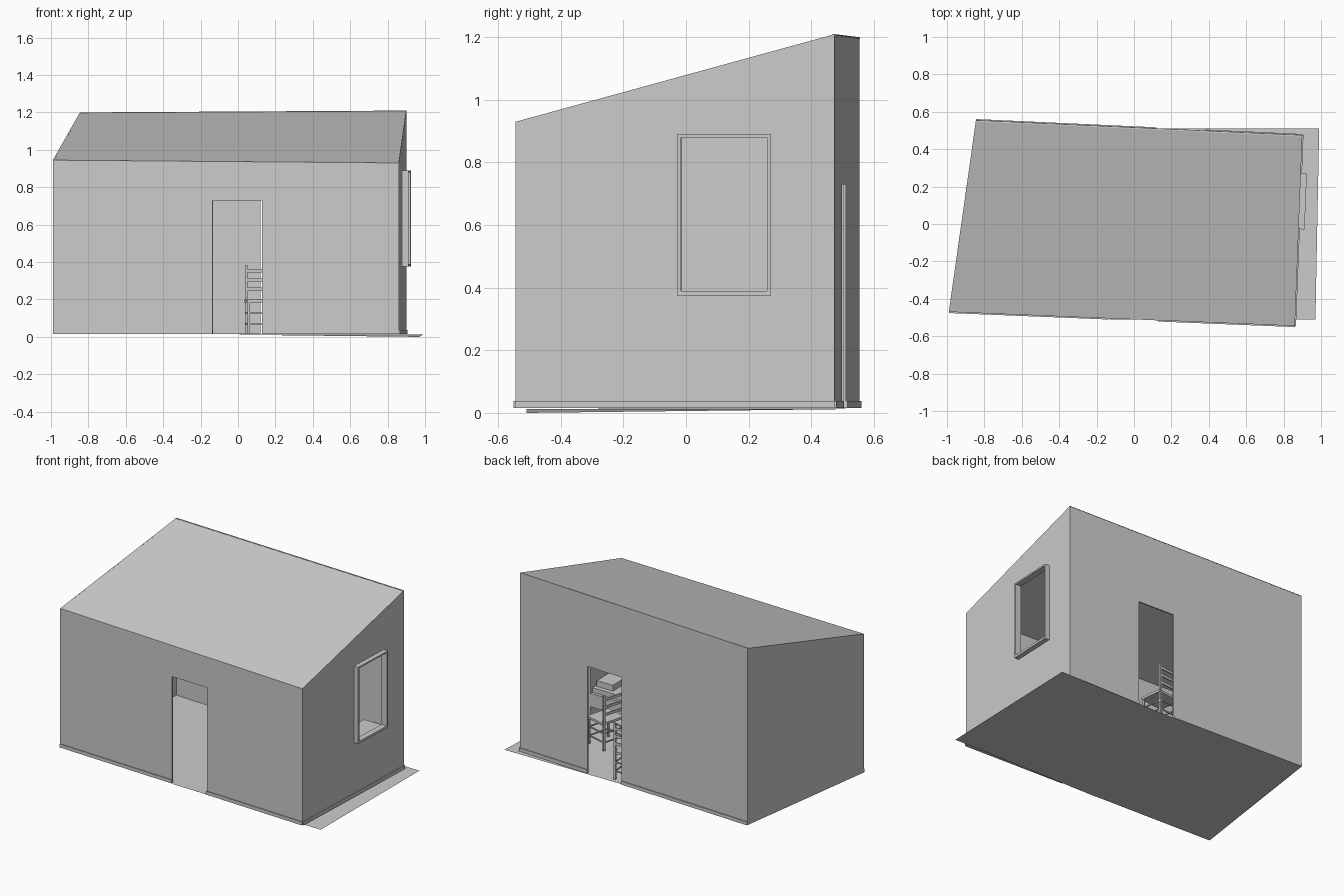
import bpy, bmesh, math
from mathutils import Vector, Matrix

if "Cube" in bpy.data.objects:
    bpy.data.objects.remove(bpy.data.objects["Cube"])

grey = bpy.data.materials.new("plain grey")
grey.use_nodes = True
grey.diffuse_color = (0.6, 0.6, 0.6, 1)
grey.node_tree.nodes["Principled BSDF"].inputs["Base Color"].default_value = grey.diffuse_color


def finish(name, bm, thickness=0):
    mesh = bpy.data.meshes.new(name)
    bm.to_mesh(mesh)
    bm.free()
    mesh.materials.append(grey)
    obj = bpy.data.objects.new(name, mesh)
    bpy.context.collection.objects.link(obj)
    if thickness:
        solid = obj.modifiers.new("thickness", 'SOLIDIFY')
        solid.thickness = thickness
        solid.offset = -1
    return obj


def sheet(name, points, thickness=0):
    bm = bmesh.new()
    bm.faces.new([bm.verts.new(p) for p in points])
    return finish(name, bm, thickness)


def add_box(bm, lo, hi):
    lo, hi = Vector(lo), Vector(hi)
    size = hi - lo
    bmesh.ops.create_cube(bm, size=1, matrix=Matrix.Translation((lo + hi) / 2)
                          @ Matrix.Diagonal((*size, 1)))


def boxes(name, *pairs):
    bm = bmesh.new()
    for lo, hi in pairs:
        add_box(bm, lo, hi)
    return finish(name, bm)


BASE, SKIRT, WALL = 0.015, 0.038, 0.008
# Slightly skewed plan: eaves corners, counter-clockwise from front right
A, B = Vector((-0.99, -0.47, 0.945)), Vector((0.86, -0.545, 0.93))
C, D = Vector((0.90, 0.475, 1.21)), Vector((-0.845, 0.555, 1.2))


def wall(name, p, q, hole=None):
    """Wall from p to q; hole is (start, end, sill, head), start and end from 0 to 1."""
    u0, u1, sill, head = hole or (0, 1, BASE, BASE)
    columns = sorted({0, u0, u1, 1})
    levels = sorted({BASE, sill, head})
    bm = bmesh.new()
    grid = []
    for u in columns:
        top = p.lerp(q, u)
        grid.append([bm.verts.new((top.x, top.y, z)) for z in levels + [top.z]])
    for i, u in enumerate(columns[:-1]):
        for j, z in enumerate(levels):
            if hole and u == u0 and sill <= z < head:
                continue
            bm.faces.new((grid[i][j], grid[i + 1][j], grid[i + 1][j + 1], grid[i][j + 1]))
    return finish(name, bm, WALL)


def skirting(name, p, q, start, end):
    a, b = p.lerp(q, start), p.lerp(q, end)
    out = (q - p).cross(Vector((0, 0, 1))).normalized() * 0.006
    a, b = a + out, b + out
    sheet(name, [(a.x, a.y, BASE), (b.x, b.y, BASE), (b.x, b.y, SKIRT), (a.x, a.y, SKIRT)], 0.012)


# Shell: walls, roof and floor
front_door, back_door = (0.462, 0.605), (0.298, 0.447)
wall("front_wall", A, B, (*front_door, BASE, 0.73))
wall("window_wall", B, C, (0.515, 0.79, 0.39, 0.88))
wall("back_wall", C, D, (*back_door, BASE, 0.73))
wall("plain_wall", D, A)
sheet("roof", [A, B, C, D], 0.004)
sheet("floor", [(p.x, p.y, BASE) for p in (A, B, C, D)])
sheet("ground_sheet", [(-0.13, -0.51, 0.013), (0.97, -0.51, 0), (0.99, 0.51, 0.012), (0.12, 0.51, 0.014)])

# Skirting boards, broken at the doors
skirting("front_skirting_a", A, B, 0, front_door[0])
skirting("front_skirting_b", A, B, front_door[1], 1)
skirting("window_wall_skirting", B, C, 0, 1)
skirting("back_skirting_a", C, D, 0, back_door[0])
skirting("back_skirting_b", C, D, back_door[1], 1)

# Window frame standing proud of the wall
frame = boxes("window_frame",
              ((-0.02, -0.15, 0.375), (0.02, -0.138, 0.89)), ((-0.02, 0.138, 0.375), (0.02, 0.15, 0.89)),
              ((-0.02, -0.138, 0.375), (0.02, 0.138, 0.39)), ((-0.02, -0.138, 0.88), (0.02, 0.138, 0.89)))
frame.location = (0.898, 0.122, 0)
frame.rotation_euler.z = -0.04


# Ladder-back chair: the back is on its +y side
def chair(name, x, y, turn):
    bm = bmesh.new()
    w, d, t = 0.075, 0.07, 0.006
    for sx in (-w, w):
        add_box(bm, (sx - t, -d - t, 0), (sx + t, -d + t, 0.18))
        add_box(bm, (sx - t, d - t, 0), (sx + t, d + t, 0.37))
        for z in (0.05, 0.11):
            add_box(bm, (sx - 0.003, -d, z), (sx + 0.003, d, z + 0.008))
    for z in (0.05, 0.11):
        for sy in (-d, d):
            add_box(bm, (-w, sy - 0.003, z), (w, sy + 0.003, z + 0.008))
    add_box(bm, (-w - 0.01, -d - 0.01, 0.17), (w + 0.01, d, 0.185))
    for z in (0.23, 0.28, 0.33):
        add_box(bm, (-w, d - 0.003, z), (w, d + 0.003, z + 0.018))
    obj = finish(name, bm)
    obj.location = (x, y, BASE)
    obj.rotation_euler.z = turn


chair("door_chair", 0.125, 0.4, 0.1)
chair("window_chair", 0.53, 0.09, 1.3)

# Bed along the front wall
boxes("bed_frame", ((0.2, -0.5, BASE), (0.225, -0.16, 0.26)), ((0.82, -0.5, BASE), (0.845, -0.16, 0.36)),
      ((0.225, -0.5, 0.09), (0.82, -0.48, 0.18)), ((0.225, -0.18, 0.09), (0.82, -0.16, 0.18)))
boxes("mattress", ((0.225, -0.48, 0.11), (0.82, -0.18, 0.21)))
boxes("pillow", ((0.69, -0.45, 0.21), (0.81, -0.21, 0.25)))

# Small table in the window corner
boxes("table", ((0.62, 0.22, 0.26), (0.85, 0.45, 0.28)),
      *[((x, y, BASE), (x + 0.02, y + 0.02, 0.26)) for x in (0.63, 0.82) for y in (0.23, 0.42)])

# Pictures on the inside of the front wall
for i, x in enumerate((0.32, 0.54)):
    y = A.lerp(B, (x + 0.99) / 1.85).y + WALL
    boxes(f"picture_{i}", ((x, y, 0.62), (x + 0.13, y + 0.02, 0.8)))
